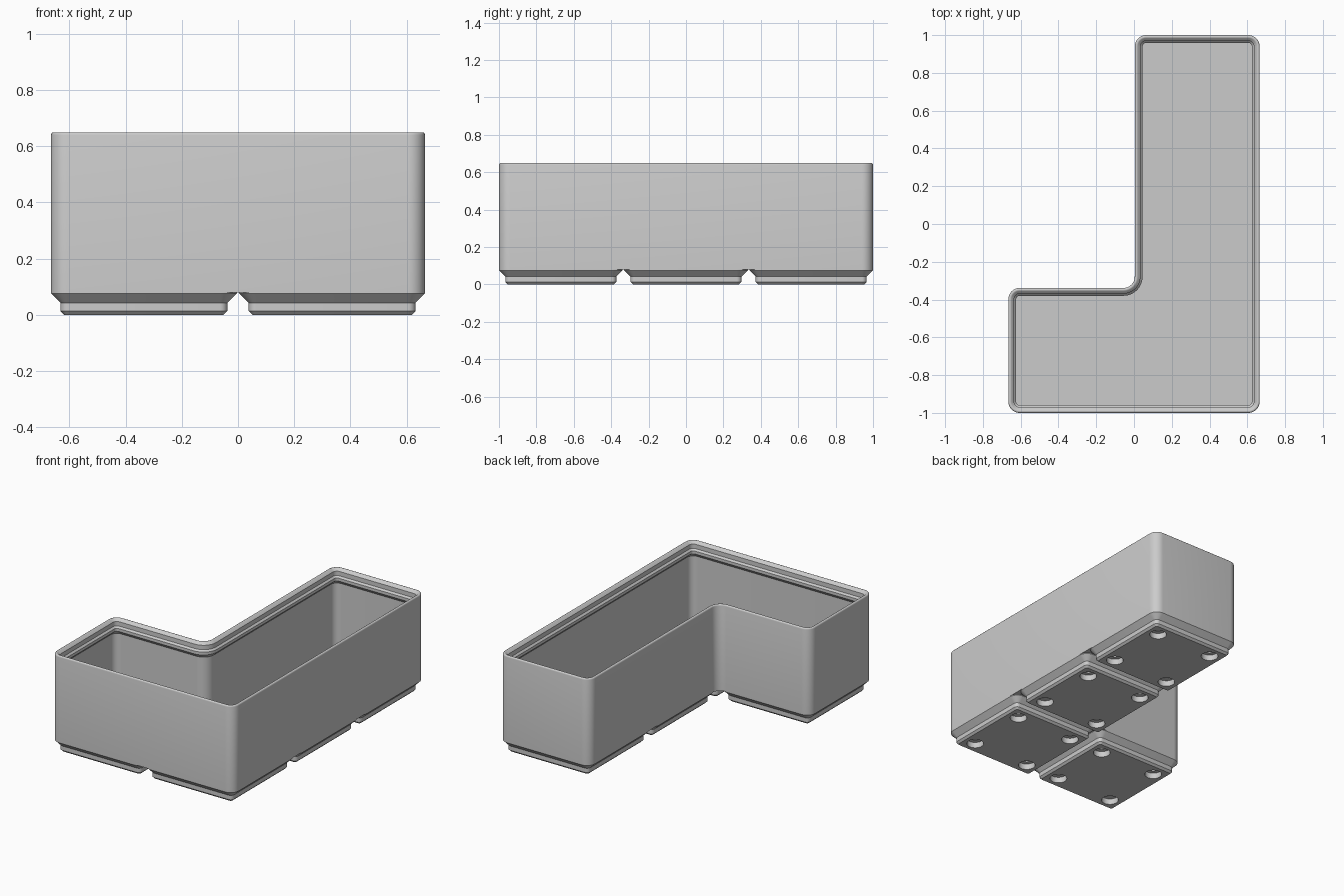
import bpy, bmesh, math
from mathutils import Vector

if "Cube" in bpy.data.objects:
    bpy.data.objects.remove(bpy.data.objects["Cube"])

S = 2 / 125.5          # one millimetre in scene units
PITCH = 42.0           # cell spacing
HALF = 20.75           # half the width of a cell
R = 3.75               # outer corner radius
CELLS = [(-0.5, -1), (0.5, -1), (0.5, 0), (0.5, 1)]

grey = bpy.data.materials.new("plain_grey")
grey.diffuse_color = (0.6, 0.6, 0.6, 1)
grey.use_nodes = True
grey.node_tree.nodes["Principled BSDF"].inputs["Base Color"].default_value = grey.diffuse_color


def rounded_loop(corners, inset, z, seg=8):
    """Counter-clockwise right-angled outline, rounded and moved inward."""
    pts = []
    n = len(corners)
    for i in range(n):
        p = Vector(corners[i])
        d1 = (p - Vector(corners[i - 1])).normalized()
        d2 = (Vector(corners[(i + 1) % n]) - p).normalized()
        rho = R - math.copysign(inset, d1.cross(d2))
        c = p + (d2 - d1) * R
        for k in range(seg + 1):
            t = math.pi / 2 * k / seg
            q = c + (d1 * math.sin(t) - d2 * math.cos(t)) * rho
            pts.append((q.x * S, q.y * S, z * S))
    return pts


def loft(name, loops):
    """Skin a stack of matching loops and cap both ends."""
    bm = bmesh.new()
    rings = [[bm.verts.new(p) for p in loop] for loop in loops]
    for a, b in zip(rings, rings[1:]):
        n = len(a)
        for i in range(n):
            j = (i + 1) % n
            bm.faces.new((a[i], a[j], b[j], b[i]))
    bm.faces.new(rings[0][::-1])
    bm.faces.new(rings[-1])
    bmesh.ops.recalc_face_normals(bm, faces=bm.faces)
    mesh = bpy.data.meshes.new(name)
    bm.to_mesh(mesh)
    bm.free()
    mesh.materials.append(grey)
    ob = bpy.data.objects.new(name, mesh)
    bpy.context.collection.objects.link(ob)
    return ob


def activate(ob):
    bpy.ops.object.select_all(action='DESELECT')
    ob.select_set(True)
    bpy.context.view_layer.objects.active = ob


def smooth(ob):
    activate(ob)
    bpy.ops.object.shade_smooth_by_angle(angle=math.radians(30))


# L-shaped bin: outer wall, rounded rim, stepped stacking lip, inner wall, floor
X, Y = 41.75, 62.75
outline = [(-X, -Y), (X, -Y), (X, Y), (0.25, Y), (0.25, -21.25), (-X, -21.25)]
LIP = 37.2             # height of the lowest lip step
rim = [(0.6 - 0.6 * math.cos(math.radians(a)),
        LIP + 2.95 + 0.6 * math.sin(math.radians(a)))
       for a in (0, 27, 54, 81, 108, 135)]
profile = [(0, 5.0)] + rim + [
    (1.9, LIP + 2.5), (1.9, LIP + 0.7), (2.6, LIP),
    (2.6, LIP - 1.2), (0.95, LIP - 2.85), (0.95, 7.0)]
smooth(loft("bin_body", [rounded_loop(outline, i, z) for i, z in profile]))

# Chamfered feet, each with four stepped round sockets underneath
foot_profile = [(2.95, 0), (2.15, 0.8), (2.15, 2.6), (0, 4.75), (0, 5.0)]
socket = [(3.25, -1), (3.25, 2.4), (1.5, 2.4), (1.5, 4.5)]


def ring(cx, cy, r, z, n=32):
    return [((cx + r * math.cos(2 * math.pi * k / n)) * S,
             (cy + r * math.sin(2 * math.pi * k / n)) * S, z * S)
            for k in range(n)]


for number, (cx, cy) in enumerate(CELLS, 1):
    cx, cy = cx * PITCH, cy * PITCH
    square = [(cx + sx * HALF, cy + sy * HALF)
              for sx, sy in ((-1, -1), (1, -1), (1, 1), (-1, 1))]
    foot = loft(f"foot_{number}",
                [rounded_loop(square, i, z) for i, z in foot_profile])
    for sx in (-13, 13):
        for sy in (-13, 13):
            cutter = loft("socket_cutter",
                          [ring(cx + sx, cy + sy, r, z) for r, z in socket])
            cutter.hide_render = True
            activate(foot)
            mod = foot.modifiers.new("socket", 'BOOLEAN')
            mod.operation = 'DIFFERENCE'
            mod.solver = 'EXACT'
            mod.object = cutter
            bpy.ops.object.modifier_apply(modifier=mod.name)
            bpy.data.objects.remove(cutter, do_unlink=True)
    smooth(foot)
